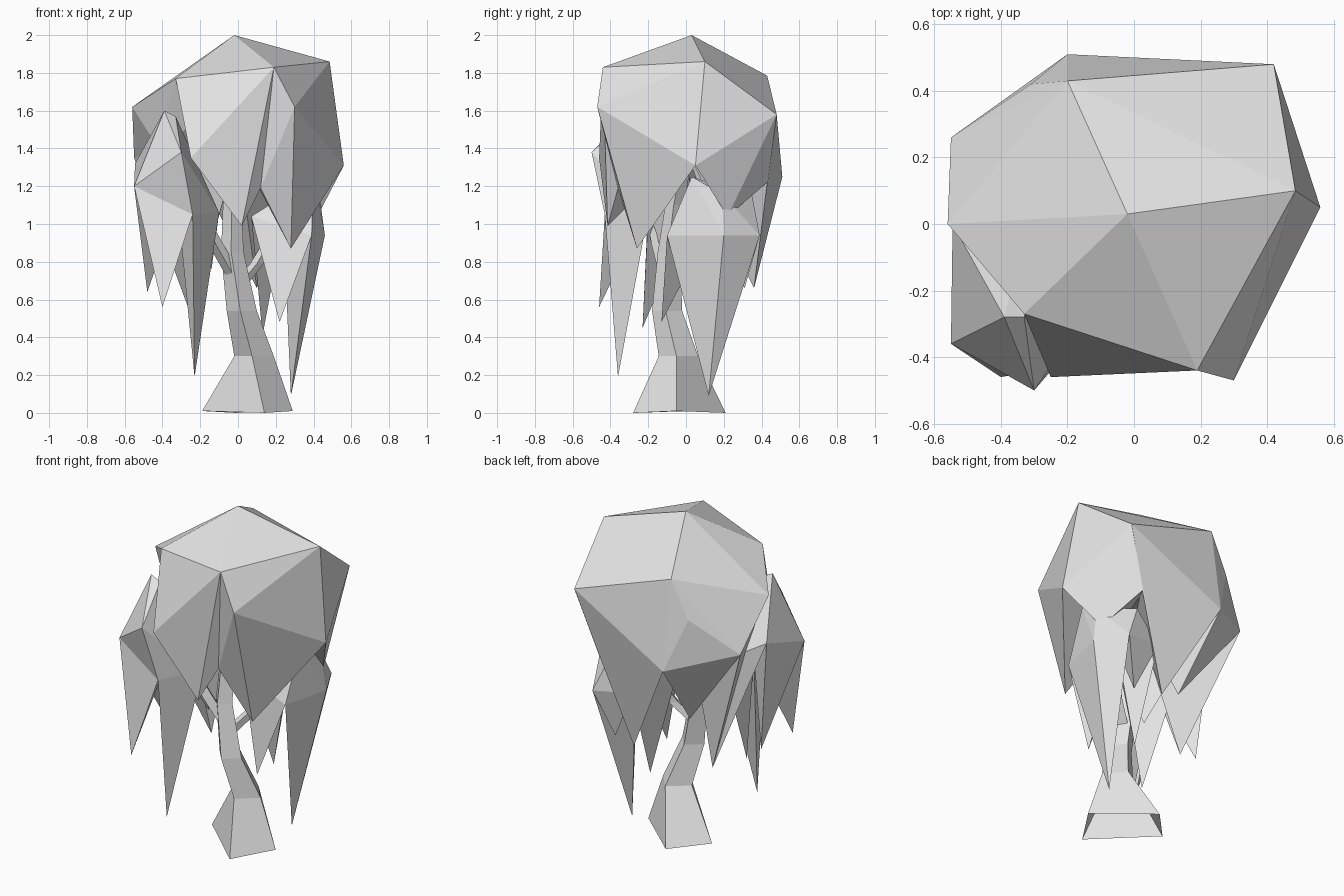
import bpy, bmesh
from math import cos, sin, pi

if "Cube" in bpy.data.objects:
    bpy.data.objects.remove(bpy.data.objects["Cube"])

grey = bpy.data.materials.new("pale grey")
grey.use_nodes = True
grey.diffuse_color = (0.78, 0.78, 0.78, 1)
grey.node_tree.nodes["Principled BSDF"].inputs["Base Color"].default_value = grey.diffuse_color


def finish(name, bm):
    bmesh.ops.recalc_face_normals(bm, faces=bm.faces)
    mesh = bpy.data.meshes.new(name)
    bm.to_mesh(mesh)
    bm.free()
    mesh.materials.append(grey)
    bpy.context.collection.objects.link(bpy.data.objects.new(name, mesh))


def add_hull(bm, points):
    verts = [bm.verts.new(p) for p in points]
    out = bmesh.ops.convex_hull(bm, input=verts)
    spare = {g for g in out["geom_interior"] + out["geom_unused"]
             if isinstance(g, bmesh.types.BMVert)}
    bmesh.ops.delete(bm, geom=list(spare), context="VERTS")


def add_frond(bm, rim, inner, tip):
    """Closed point hanging from a run of rim points and one inner point."""
    loop = [bm.verts.new(p) for p in rim]
    root, end = bm.verts.new(inner), bm.verts.new(tip)
    for a, b in zip(loop, loop[1:]):
        bm.faces.new((a, b, end))
        bm.faces.new((b, a, root))
    bm.faces.new((loop[-1], root, end))
    bm.faces.new((root, loop[0], end))


def foliage(name, crown, rim, inner, fronds):
    """A faceted crown with pointed fronds hanging from its rim."""
    bm = bmesh.new()
    add_hull(bm, crown.values())
    points = {**crown, **rim}
    for run, tip in fronds:
        add_frond(bm, [points[k] for k in run.split()], inner, points.get(tip, tip))
    finish(name, bm)


def limb(name, path, turn=0.0, foot=None):
    """Four-sided open limb through (x, y, z, radius) stations, with optional foot corners."""
    bm = bmesh.new()
    rings = [[bm.verts.new(p) for p in foot]] if foot else []
    for x, y, z, r in path:
        angles = [turn + pi / 2 * i for i in range(4)]
        rings.append([bm.verts.new((x + r * cos(a), y + r * sin(a), z)) for a in angles])
    for low, high in zip(rings, rings[1:]):
        for i in range(4):
            j = (i + 1) % 4
            bm.faces.new((low[i], low[j], high[j], high[i]))
    finish(name, bm)


# Main canopy
crown = dict(
    apex=(-0.02, 0.03, 2.0), front=(0.19, -0.44, 1.83), side=(0.485, 0.10, 1.86),
    front_right=(-0.33, -0.27, 1.77), right=(-0.56, 0.0, 1.62),
    back_left=(0.42, 0.48, 1.58), back=(-0.20, 0.43, 1.785),
    back_mid=(-0.31, 0.42, 1.56), low_right=(-0.55, 0.26, 1.35),
    low_back=(-0.20, 0.51, 1.25), low_left=(0.56, 0.05, 1.31),
    low_in=(-0.42, -0.08, 1.40))
rim = dict(
    front_rim=(-0.25, -0.46, 1.35), low_front=(0.30, -0.47, 1.62),
    front_notch=(0.12, -0.36, 1.19), back_notch=(0.30, 0.43, 1.22))
foliage("main_canopy", crown, rim, (0.0, 0.0, 1.4), [
    ("front_right front", "front_rim"),
    ("front side low_left", "low_front"),
    ("front low_front", "front_notch"),
    ("front_rim front front_notch", (0.02, -0.415, 0.99)),
    ("front_notch low_front low_left", (0.28, -0.26, 0.87)),
    ("low_left back_left back_notch", (0.42, 0.22, 1.04)),
    ("back_notch back_left low_back", (0.10, 0.36, 0.66)),
    ("low_back low_right", (-0.16, 0.19, 0.83)),
    ("low_right low_in", (-0.25, 0.10, 0.52))])

# Small clump at the front right
crown = dict(
    top=(-0.39, -0.28, 1.60), top_in=(-0.33, -0.28, 1.57),
    west=(-0.55, -0.36, 1.20), south=(-0.30, -0.50, 1.38),
    rim=(-0.24, -0.43, 1.05), east=(-0.10, -0.20, 1.06),
    north=(-0.30, 0.08, 1.18), north_west=(-0.545, 0.0, 1.32))
foliage("front_clump", crown, {}, (-0.32, -0.2, 1.1), [
    ("west rim", (-0.40, -0.46, 0.56)),
    ("rim east", (-0.23, -0.36, 0.19)),
    ("north_west west", (-0.48, -0.04, 0.64)),
    ("north north_west", (-0.25, 0.10, 0.52)),
    ("east north", (-0.25, -0.23, 0.45)),
    ("east north", (-0.14, -0.08, 0.76))])

# Small clump on the left
crown = dict(
    top=(0.40, 0.03, 1.25), top_back=(0.43, 0.19, 1.16),
    shoulder=(0.27, 0.35, 1.15), front=(0.39, -0.10, 0.94),
    outer=(0.46, 0.20, 0.94), back=(0.36, 0.39, 0.94),
    inner_back=(0.12, 0.35, 0.97), inner_front=(0.07, -0.05, 1.04))
foliage("left_clump", crown, {}, (0.24, 0.14, 1.0), [
    ("front outer back", (0.28, 0.12, 0.09)),
    ("inner_front front", (0.22, -0.13, 0.48)),
    ("back inner_back", (0.26, 0.31, 0.66)),
    ("inner_back inner_front", (0.13, 0.16, 0.41))])

# Trunk with flared foot, and two boughs
limb("trunk", [(0.085, -0.04, 0.30, 0.105), (0.02, -0.10, 0.54, 0.08),
               (-0.03, -0.09, 0.85, 0.06), (-0.03, -0.06, 1.10, 0.05),
               (0.0, 0.0, 1.40, 0.04)], turn=-0.1,
     foot=[(0.29, -0.05, 0.01), (-0.01, 0.21, 0), (-0.19, 0.02, 0.01), (0.14, -0.28, 0)])
limb("right_bough", [(-0.02, -0.10, 0.72, 0.04), (-0.11, -0.14, 0.88, 0.04),
                     (-0.25, -0.20, 1.15, 0.03)])
limb("left_bough", [(0.01, -0.08, 0.68, 0.04), (0.10, -0.02, 0.79, 0.035),
                    (0.25, 0.10, 1.05, 0.03)])
